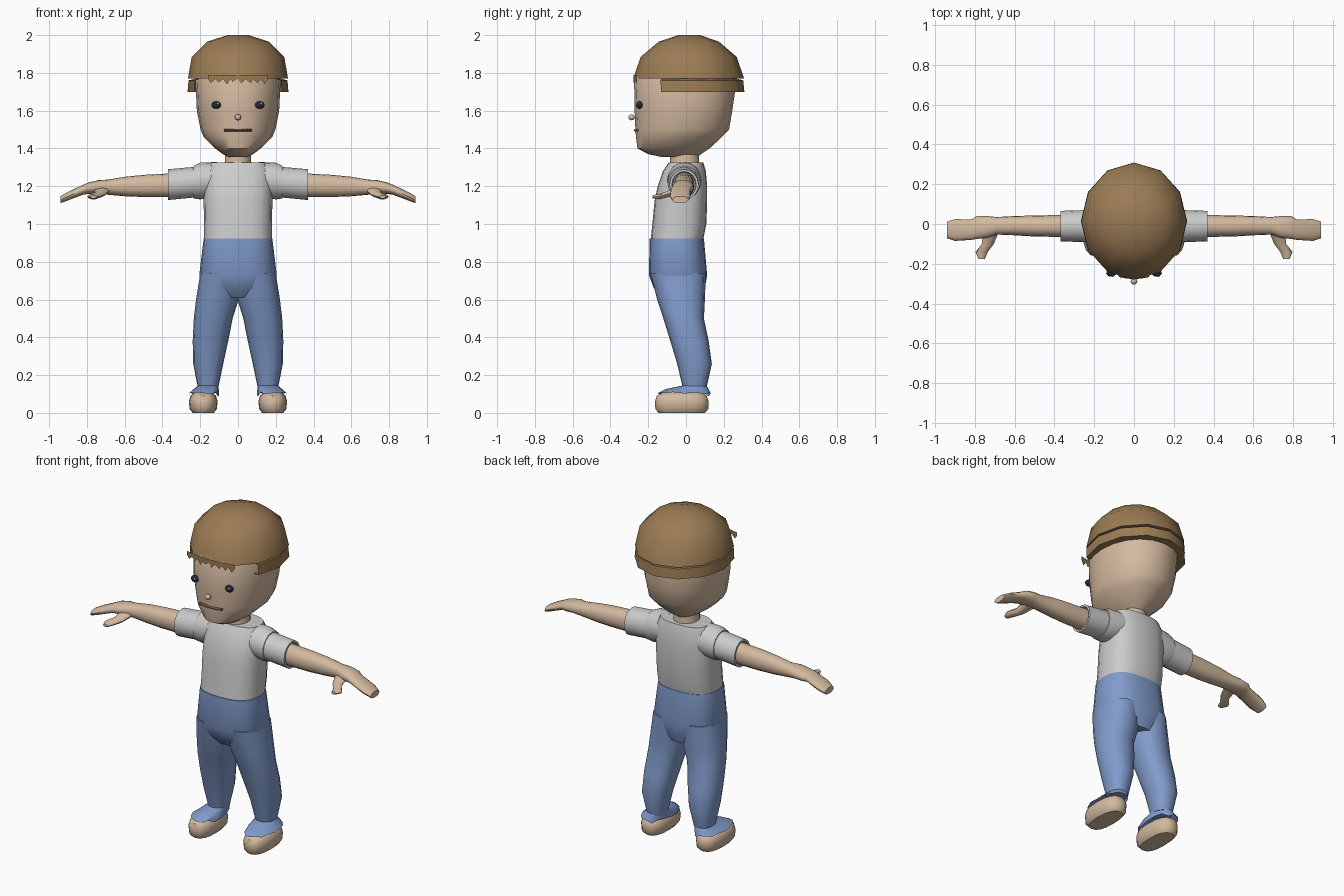
import bpy, bmesh, math, random
from mathutils import Matrix, Vector

random.seed(3)


def material(name, rgb):
    m = bpy.data.materials.new(name)
    m.diffuse_color = (*rgb, 1)
    return m


SKIN = material("skin", (0.66, 0.49, 0.35))
HAIR = material("hair", (0.33, 0.20, 0.09))
DENIM = material("denim", (0.22, 0.33, 0.60))
DARK = material("eye_dark", (0.02, 0.02, 0.05))
WHITE = material("eye_shine", (0.9, 0.9, 0.9))
LIP = material("lip", (0.20, 0.09, 0.06))


def finish(name, bm, mat=None, mirror=False, angle=40):
    bmesh.ops.recalc_face_normals(bm, faces=bm.faces)
    me = bpy.data.meshes.new(name)
    bm.to_mesh(me)
    bm.free()
    ob = bpy.data.objects.new(name, me)
    bpy.context.collection.objects.link(ob)
    if mat:
        me.materials.append(mat)
    bpy.ops.object.select_all(action='DESELECT')
    ob.select_set(True)
    bpy.context.view_layer.objects.active = ob
    bpy.ops.object.shade_smooth_by_angle(angle=math.radians(angle))
    if mirror:
        mod = ob.modifiers.new("mirror", 'MIRROR')
        mod.use_mirror_merge = False
    return ob


def loft(rings, axis=2, n=16, p=2.0, cap=(True, True)):
    """Skin rings (t, a0, a1, b0, b1): position on the axis and the bounds across it."""
    bm = bmesh.new()
    loops = []
    for t, a0, a1, b0, b1 in rings:
        loop = []
        for i in range(n):
            th = 2 * math.pi * i / n
            c, s = math.cos(th), math.sin(th)
            c = math.copysign(abs(c) ** (2 / p), c)
            s = math.copysign(abs(s) ** (2 / p), s)
            co = [(a0 + a1) / 2 + c * (a1 - a0) / 2, (b0 + b1) / 2 + s * (b1 - b0) / 2]
            co.insert(axis, t)
            loop.append(bm.verts.new(co))
        loops.append(loop)
    for lo, hi in zip(loops, loops[1:]):
        for i in range(n):
            j = (i + 1) % n
            bm.faces.new((lo[i], lo[j], hi[j], hi[i]))
    if cap[0]:
        bm.faces.new(loops[0])
    if cap[1]:
        bm.faces.new(loops[-1])
    return bm


def ball(name, pos, size, mat, mirror=False):
    bm = bmesh.new()
    bmesh.ops.create_uvsphere(bm, u_segments=12, v_segments=8, radius=1,
                              matrix=Matrix.Translation(pos) @ Matrix.Diagonal((*size, 1)))
    finish(name, bm, mat, mirror)


# Head and neck
finish("head", loft([
    (1.355, -.05, .05, -.13, .06), (1.37, -.08, .08, -.20, .08),
    (1.40, -.12, .12, -.257, .125), (1.46, -.182, .182, -.265, .19),
    (1.50, -.198, .198, -.268, .228), (1.60, -.218, .218, -.272, .245),
    (1.77, -.226, .226, -.275, .27), (1.88, -.19, .19, -.21, .22)], n=20, p=2.1), SKIN)
finish("neck", loft([(1.27, -.085, .085, -.09, .08), (1.33, -.07, .07, -.085, .07),
                     (1.41, -.07, .07, -.085, .07)]), SKIN)

# Face
ball("eye", (.115, -.247, 1.63), (.025, .018, .02), DARK, True)
for s in (-1, 1):
    ball("eye_shine", (s * .115 + .008, -.262, 1.637), (.006, .005, .006), WHITE)
ball("nose", (0, -.288, 1.565), (.017, .017, .016), SKIN)
finish("mouth", loft([(x, -.277 + 1.8 * x * x, -.25, 1.49, 1.502)
                      for x in (-.075, -.04, 0, .04, .075)], axis=0, n=8), LIP)

# Hair: faceted dome, back band and zigzag fringe
finish("hair_dome", loft([
    (1.77, -.21, .21, -.255, .25), (1.77, -.265, .265, -.28, .308),
    (1.885, -.245, .245, -.24, .268), (1.965, -.165, .165, -.145, .175),
    (2.0, -.055, .055, -.04, .075)], n=12, cap=(False, True)), HAIR)
band = loft([(1.775, -.21, .21, -.25, .25), (1.76, -.262, .262, -.28, .303),
             (1.70, -.267, .267, -.28, .309), (1.70, -.21, .21, -.25, .235)],
            n=12, cap=(False, False))
bmesh.ops.delete(band, geom=[f for f in band.faces if f.calc_center_median().y < -.14],
                 context='FACES')
finish("hair_back_band", band, HAIR)

fringe = bmesh.new()
teeth = 8
for k in range(teeth):
    x0, x1 = (-.16 + .32 * (k + d) / teeth for d in (0, 1))
    xm = x0 + (x1 - x0) * random.uniform(.3, .7)
    pts = [(x0, 1.79), (x0, 1.768), (xm, random.uniform(1.738, 1.755)), (x1, 1.768), (x1, 1.79)]
    fringe.faces.new([fringe.verts.new((x, -.279 + .8 * x * x, z)) for x, z in pts])
finish("hair_fringe", fringe, HAIR)

# Shirt
finish("shirt", loft([
    (.92, -.18, .18, -.187, .092), (1.0, -.18, .18, -.178, .108),
    (1.12, -.182, .182, -.167, .112), (1.2, -.182, .182, -.15, .112),
    (1.28, -.175, .175, -.122, .105), (1.325, -.15, .15, -.092, .092)], n=20, p=2.6))
finish("sleeve", loft([
    (.11, -.10, .085, 1.15, 1.328), (.20, -.10, .08, 1.13, 1.325),
    (.235, -.098, .075, 1.135, 1.308), (.235, -.092, .07, 1.14, 1.302),
    (.37, -.087, .066, 1.127, 1.29), (.37, -.075, .054, 1.138, 1.278),
    (.33, -.07, .05, 1.14, 1.272)], axis=0), mirror=True)

# Arm with mitten hand, and thumb
finish("arm", loft([
    (.28, -.065, .045, 1.145, 1.268), (.37, -.065, .045, 1.143, 1.267),
    (.50, -.063, .043, 1.143, 1.26), (.60, -.057, .04, 1.147, 1.25),
    (.69, -.053, .035, 1.155, 1.235), (.74, -.07, .04, 1.16, 1.232),
    (.79, -.075, .04, 1.16, 1.22), (.82, -.08, .022, 1.155, 1.208),
    (.90, -.085, .025, 1.125, 1.17), (.94, -.072, .012, 1.11, 1.147)],
    axis=0, p=2.2), SKIN, True)
finish("thumb", loft([
    (-.04, .68, .76, 1.155, 1.2), (-.10, .705, .765, 1.14, 1.175),
    (-.14, .735, .797, 1.13, 1.16), (-.177, .75, .782, 1.135, 1.153)],
    axis=1, n=10), SKIN, True)

# Trousers
finish("trouser_hips", loft([
    (.61, -.10, .10, -.13, .085), (.66, -.17, .17, -.17, .10),
    (.73, -.205, .205, -.197, .112), (.922, -.182, .182, -.192, .095)], n=20, p=2.6), DENIM)
finish("trouser_leg", loft([
    (.74, -.005, .20, -.188, .105), (.60, -.003, .222, -.153, .10),
    (.50, .028, .234, -.12, .095), (.38, .052, .24, -.083, .12),
    (.26, .078, .237, -.047, .137), (.13, .105, .212, -.016, .108)], p=2.3), DENIM, True)
cuff = loft([(.145, .105, .212, -.018, .108), (.125, .102, .235, -.11, .12),
             (.10, .10, .26, -.15, .13)], p=2.2, cap=(False, False))
for v in cuff.verts:
    if v.co.z < .11:
        v.co += Vector((0, 0, random.uniform(-.014, .012)))
finish("trouser_cuff", cuff, DENIM, True)

# Feet
finish("foot", loft([
    (0, .128, .24, -.145, .10), (.02, .112, .256, -.162, .118),
    (.06, .108, .26, -.165, .12), (.09, .116, .252, -.155, .11),
    (.11, .14, .228, -.12, .08)], p=2.5), SKIN, True)
